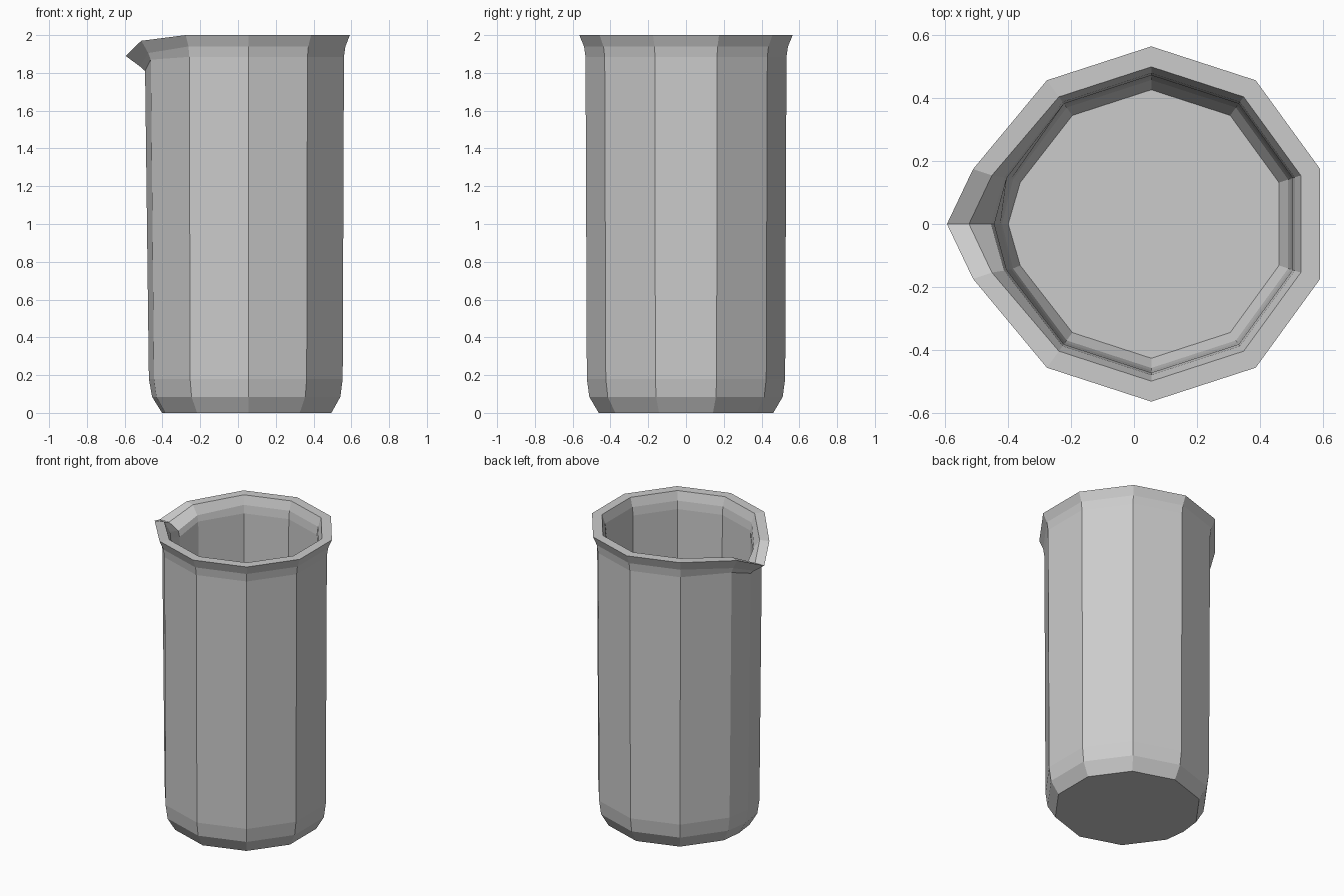
import bpy, bmesh, math

# Remove the default cube
cube = bpy.data.objects.get("Cube")
if cube:
    bpy.data.objects.remove(cube, do_unlink=True)

CENTRE = 0.055
SIDES = 10

# Rings from outer base, up over the lip, down to the inner floor:
# radius, height, then x and z of the spout tip, x and z of the spout shoulders
RINGS = [
    (0.462, 0.0, -0.402, 0.0, -0.385, 0.0),
    (0.512, 0.085, -0.455, 0.085, -0.432, 0.085),
    (0.525, 0.18, -0.472, 0.18, -0.445, 0.18),
    (0.532, 1.885, -0.492, 1.81, -0.462, 1.87),
    (0.54, 1.94, -0.52, 1.835, -0.475, 1.905),
    (0.565, 2.0, -0.595, 1.89, -0.512, 1.97),
    (0.5, 2.0, -0.525, 1.89, -0.452, 1.97),
    (0.48, 1.94, -0.455, 1.85, -0.413, 1.91),
    (0.473, 1.885, -0.444, 1.81, -0.405, 1.87),
    (0.466, 0.19, -0.425, 0.19, -0.39, 0.19),
    (0.458, 0.12, -0.42, 0.12, -0.385, 0.12),
    (0.427, 0.06, -0.4, 0.06, -0.362, 0.06),
]


def add_ring(bm, r, z, tip_x, tip_z, side_x, side_z):
    """Ten-sided ring with one extra corner for the spout."""
    verts = []
    for i in range(SIDES):
        a = math.radians(18 + 36 * i)
        x, y = CENTRE + r * math.cos(a), r * math.sin(a)
        if i in (4, 5):
            verts.append(bm.verts.new((side_x, y, side_z)))
        else:
            verts.append(bm.verts.new((x, y, z)))
        if i == 4:
            verts.append(bm.verts.new((tip_x, 0, tip_z)))
    return verts


glass = bpy.data.materials.new("pale grey glass")
glass.use_nodes = True
colour = (0.6, 0.6, 0.6, 1)
glass.diffuse_color = colour
glass.node_tree.nodes["Principled BSDF"].inputs["Base Color"].default_value = colour

# Beaker: skin the rings, then close the underside and inner floor
bm = bmesh.new()
rings = [add_ring(bm, *row) for row in RINGS]
for low, high in zip(rings, rings[1:]):
    n = len(low)
    for i in range(n):
        j = (i + 1) % n
        bm.faces.new((low[i], low[j], high[j], high[i]))
bm.faces.new(list(reversed(rings[0])))
bm.faces.new(rings[-1])
bmesh.ops.recalc_face_normals(bm, faces=bm.faces)

mesh = bpy.data.meshes.new("beaker")
bm.to_mesh(mesh)
bm.free()
mesh.materials.append(glass)
beaker = bpy.data.objects.new("beaker", mesh)
bpy.context.collection.objects.link(beaker)
